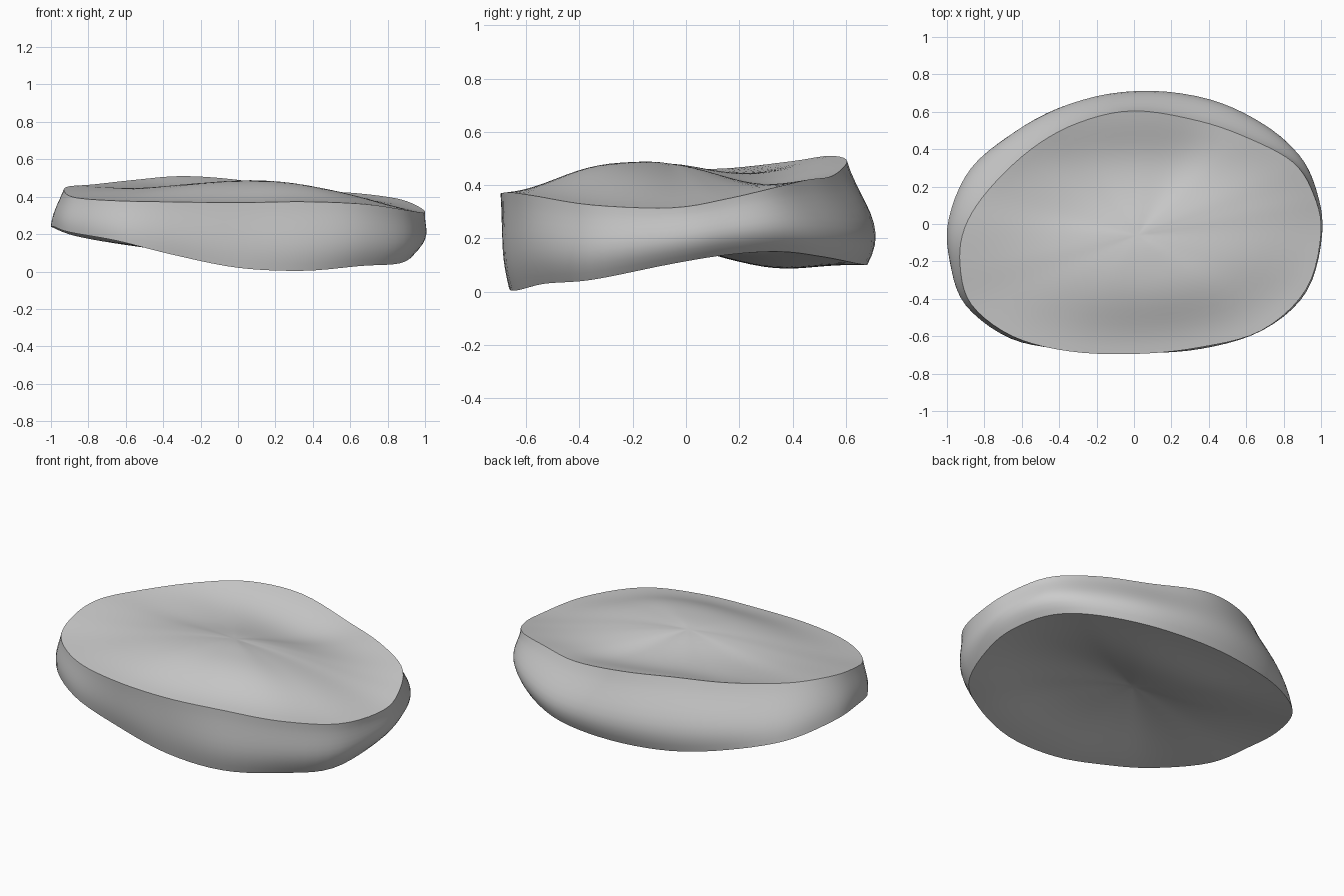
import bpy, bmesh, math
from mathutils import Vector

cube = bpy.data.objects.get("Cube")
if cube:
    bpy.data.objects.remove(cube, do_unlink=True)

STEPS, CAP_RINGS, WALL_RINGS = 5, 16, 10

# Upper rim and lower edge outlines, counterclockwise from the +x end
RIM = [(1, -.05, .315), (.96, .16, .35), (.85, .33, .39), (.62, .455, .42),
       (.35, .55, .435), (0, .605, .49), (-.3, .54, .51), (-.55, .4, .49),
       (-.78, .18, .465), (-.905, -.02, .455), (-.93, -.22, .43), (-.87, -.43, .395),
       (-.65, -.6, .378), (-.35, -.68, .372), (0, -.695, .368), (.35, -.66, .373),
       (.68, -.57, .36), (.92, -.35, .325)]
FOOT = [(.95, -.05, .105), (.92, .17, .14), (.83, .36, .15), (.66, .52, .13),
        (.38, .645, .105), (.02, .68, .1), (-.33, .625, .11), (-.62, .5, .145),
        (-.87, .3, .19), (-.99, .03, .235), (-.985, -.2, .24), (-.9, -.43, .21),
        (-.65, -.61, .165), (-.35, -.65, .09), (0, -.665, .02), (.35, -.64, .004),
        (.66, -.53, .03), (.87, -.35, .045)]


def smooth_loop(points):
    """Closed Catmull-Rom curve through the points."""
    pts = [Vector(p) for p in points]
    n = len(pts)
    loop = []
    for i in range(n):
        a, b, c, d = (pts[(i + k) % n] for k in (-1, 0, 1, 2))
        for j in range(STEPS):
            t = j / STEPS
            loop.append(b + (c - a) * t / 2 + (a - b * 2.5 + c * 2 - d / 2) * t ** 2
                        + (b * 3 - a - c * 3 + d) * t ** 3 / 2)
    return loop


def relief(x, y):
    """Broad raised swell towards the front, shallow dip towards the back."""
    u = (x - .15) / .65
    v = (y + .22 - .1 * x) / .32
    swell = .088 * math.exp(-(u * u + v * v) ** 1.4)
    dip = .03 * math.exp(-((y - .36) / .18) ** 2 - (x / .6) ** 2)
    return swell - dip


def add_ring(bm, loop):
    return [bm.verts.new(p) for p in loop]


def bridge(bm, a, b):
    n = len(a)
    for i in range(n):
        j = (i + 1) % n
        bm.faces.new((a[i], a[j], b[j], b[i]))


def add_cap(bm, edge_verts, strength):
    """Concentric rings from an outline to its middle, shaped by the relief."""
    edge = [v.co.copy() for v in edge_verts]
    mid = sum(edge, Vector()) / len(edge)

    def place(p, s):
        q = mid.lerp(p, s)
        q.z += strength * relief(q.x, q.y) * (1 - s ** 8)
        return q

    outer = edge_verts
    for r in range(CAP_RINGS - 1, 0, -1):
        inner = add_ring(bm, [place(p, r / CAP_RINGS) for p in edge])
        bridge(bm, outer, inner)
        outer = inner
    tip = bm.verts.new(place(mid, 0))
    for i in range(len(outer)):
        bm.faces.new((outer[i], outer[(i + 1) % len(outer)], tip))


def wall_point(top, low, t):
    """Side wall, bellied outwards most at the back and the +x end."""
    p = top.lerp(low, t)
    out = Vector((top.x + low.x, top.y + low.y, 0)).normalized()
    belly = .01 + .045 * max(out.y, 0) + .025 * max(out.x, 0)
    return p + out * belly * math.sin(math.pi * t ** 1.5)


bm = bmesh.new()
rim, foot = smooth_loop(RIM), smooth_loop(FOOT)

# Side wall
rings = [add_ring(bm, [wall_point(a, b, k / WALL_RINGS) for a, b in zip(rim, foot)])
         for k in range(WALL_RINGS + 1)]
for upper, lower in zip(rings, rings[1:]):
    bridge(bm, upper, lower)

# Dished top and matching hollow underside
add_cap(bm, rings[0], 1)
add_cap(bm, rings[-1], .8)
bmesh.ops.recalc_face_normals(bm, faces=bm.faces)

mesh = bpy.data.meshes.new("cushion_body")
bm.to_mesh(mesh)
bm.free()
body = bpy.data.objects.new("cushion_body", mesh)
bpy.context.collection.objects.link(body)

# Single plain grey
grey = bpy.data.materials.new("plain_grey")
grey.use_nodes = True
grey.diffuse_color = (.6, .6, .6, 1)
grey.node_tree.nodes["Principled BSDF"].inputs["Base Color"].default_value = (.6, .6, .6, 1)
mesh.materials.append(grey)

bpy.context.view_layer.objects.active = body
body.select_set(True)
bpy.ops.object.shade_smooth_by_angle(angle=math.radians(40))
